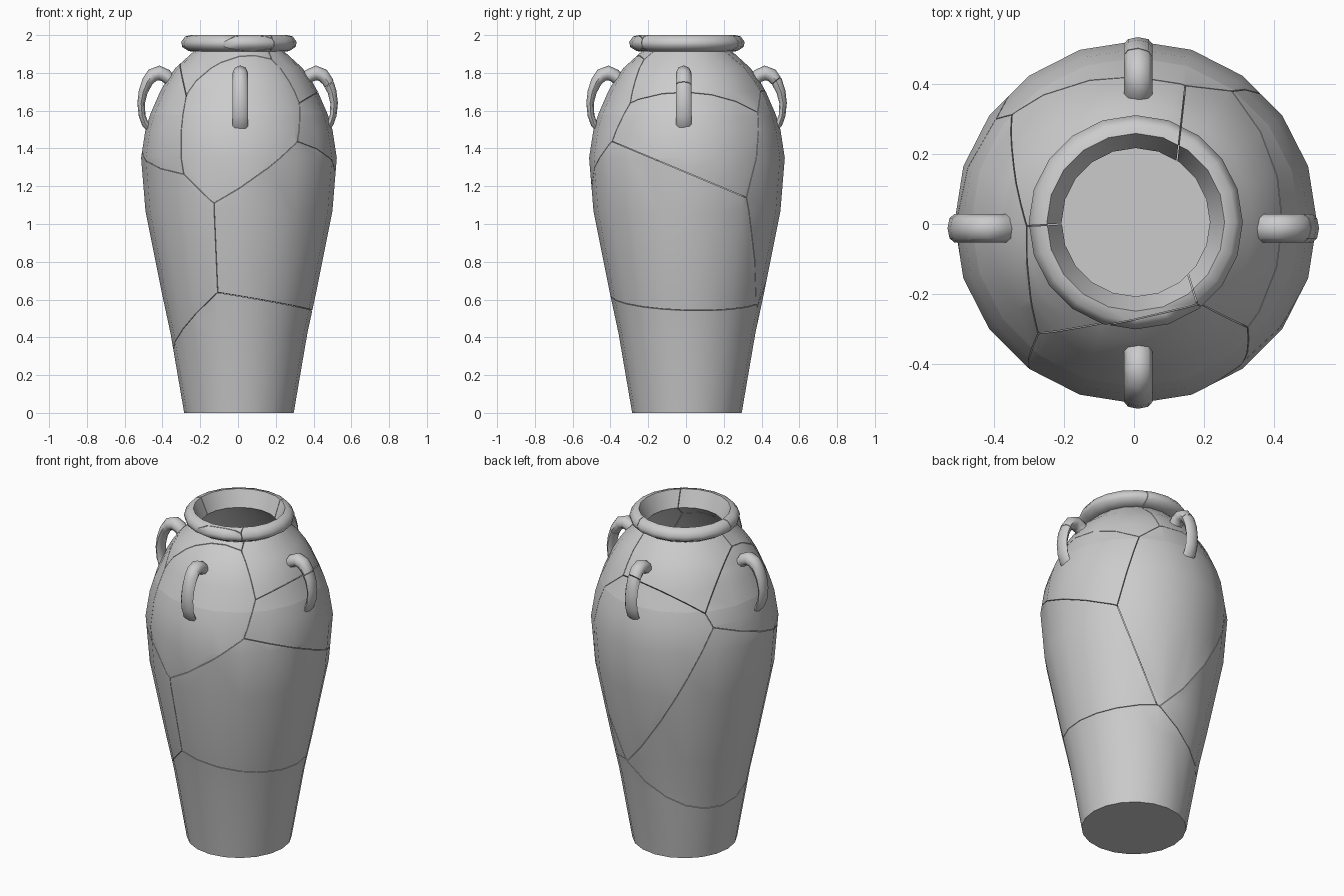
import bpy, bmesh
from math import sin, cos, pi, radians
from mathutils import Vector, Matrix

if "Cube" in bpy.data.objects:
    bpy.data.objects.remove(bpy.data.objects["Cube"], do_unlink=True)

SIDES = 20
GAP = 0.003          # crack width
SHOULDER_Z = 1.58    # crisp ring under the shoulder

clay = bpy.data.materials.new("grey_clay")
clay.use_nodes = True
clay.diffuse_color = (0.6, 0.6, 0.6, 1)
clay.node_tree.nodes["Principled BSDF"].inputs["Base Color"].default_value = (0.6, 0.6, 0.6, 1)

# Outer wall, rolled rim, then inner wall down to the floor: (radius, z)
PROFILE = [
    (0, 0), (0.29, 0), (0.362, 0.42), (0.405, 0.62), (0.495, 1.07), (0.518, 1.35),
    (0.495, 1.5), (0.47, SHOULDER_Z), (0.418, 1.7), (0.385, 1.758), (0.337, 1.825),
    (0.24, 1.913), (0.265, 1.915), (0.3, 1.937), (0.306, 1.963), (0.285, 1.993),
    (0.254, 2.0), (0.212, 1.905), (0.29, 1.83), (0.375, 1.71), (0.43, 1.57),
    (0.475, 1.35), (0.455, 1.08), (0.32, 0.42), (0.255, 0.04), (0, 0.04),
]

# One centre per shard; each shard is the clay nearest to its centre
SHARDS = {
    "rim_left": (0.31, 0.045, 1.83),
    "rim_front": (-0.08, -0.075, 1.83),
    "rim_back": (-0.09, 0.09, 1.83),
    "front_shoulder": (0.01, -0.46, 1.80),
    "left_shoulder": (0.503, 0.037, 1.54),
    "right_shoulder": (-0.50, -0.06, 1.72),
    "left_belly": (0.503, -0.164, 1.06),
    "right_belly": (-0.45, 0.15, 1.08),
    "back_belly": (-0.03, 0.50, 1.35),
    "base": (0.33, -0.193, 0.028),
}

# Handle centre line in the radial plane: (radius, z, half thickness)
HANDLE_PATH = [
    (0.352, 1.755, 0.03), (0.38, 1.785, 0.036), (0.415, 1.8, 0.039),
    (0.45, 1.788, 0.036), (0.477, 1.755, 0.03), (0.5, 1.7, 0.024), (0.511, 1.64, 0.02),
    (0.506, 1.575, 0.018), (0.49, 1.53, 0.018), (0.462, 1.5, 0.018),
]


def build_jar():
    bm = bmesh.new()
    verts = [bm.verts.new((r, 0, z)) for r, z in PROFILE]
    edges = [bm.edges.new(pair) for pair in zip(verts, verts[1:])]
    bmesh.ops.spin(bm, geom=verts + edges, cent=(0, 0, 0), axis=(0, 0, 1),
                   angle=2 * pi, steps=SIDES, use_merge=True)
    bmesh.ops.remove_doubles(bm, verts=bm.verts[:], dist=0.0005)
    bmesh.ops.translate(bm, verts=bm.verts[:], vec=(0.005, 0.005, 0))
    return bm


def build_handle(turn, shift):
    bm = bmesh.new()
    n = 8
    rings = []
    for i, (r, z, thick) in enumerate(HANDLE_PATH):
        before = HANDLE_PATH[max(i - 1, 0)]
        after = HANDLE_PATH[min(i + 1, len(HANDLE_PATH) - 1)]
        along = Vector((after[0] - before[0], 0, after[1] - before[1])).normalized()
        out = Vector((-along.z, 0, along.x))
        across = Vector((0, 0.041, 0))
        rings.append([bm.verts.new(Vector((r, 0, z)) + out * thick * cos(2 * pi * k / n)
                                   + across * sin(2 * pi * k / n)) for k in range(n)])
    for a, b in zip(rings, rings[1:]):
        for k in range(n):
            m = (k + 1) % n
            bm.faces.new((a[k], a[m], b[m], b[k]))
    bm.faces.new(rings[0])
    bm.faces.new(rings[-1])
    bmesh.ops.transform(bm, matrix=Matrix.Translation(shift) @ Matrix.Rotation(turn, 4, 'Z'),
                        verts=bm.verts[:])
    return bm


def cut_shard(source, centre):
    """Copy the part and trim away everything nearer to another shard centre."""
    bm = source.copy()
    centre = Vector(centre)
    for other in map(Vector, SHARDS.values()):
        if other == centre:
            continue
        normal = (other - centre).normalized()
        point = (other + centre) / 2 - normal * GAP / 2
        cut = bmesh.ops.bisect_plane(bm, geom=bm.verts[:] + bm.edges[:] + bm.faces[:],
                                     dist=1e-5, plane_co=point, plane_no=normal,
                                     clear_outer=True)
        rim = [e for e in cut["geom_cut"] if isinstance(e, bmesh.types.BMEdge)]
        if rim:
            filled = bmesh.ops.triangle_fill(bm, edges=rim, normal=normal, use_beauty=True)
            for face in filled["geom"]:
                if isinstance(face, bmesh.types.BMFace):
                    face.smooth = False
        if not bm.faces:
            break
    return bm


def finish(bm, name):
    bmesh.ops.recalc_face_normals(bm, faces=bm.faces[:])
    for edge in bm.edges:
        ring = all(abs(v.co.z - SHOULDER_Z) < 0.002 for v in edge.verts)
        edge.smooth = edge.calc_face_angle(0) < radians(52) and not ring
    mesh = bpy.data.meshes.new(name)
    bm.to_mesh(mesh)
    mesh.materials.append(clay)
    bpy.context.collection.objects.link(bpy.data.objects.new(name, mesh))


def shatter(part, name):
    bmesh.ops.recalc_face_normals(part, faces=part.faces[:])
    for face in part.faces:
        face.smooth = True
    for shard, centre in SHARDS.items():
        piece = cut_shard(part, centre)
        if piece.faces:
            finish(piece, f"{name}_{shard}_shard")
        piece.free()
    part.free()


# Jar body
shatter(build_jar(), "jar")

# Four loop handles around the shoulder
for i, side in enumerate(("left", "back", "right", "front")):
    shift = Vector((0.012, 0.003, 0)) if i % 2 else Vector((-0.002, -0.012, 0))
    shatter(build_handle(i * pi / 2, shift), f"{side}_handle")
